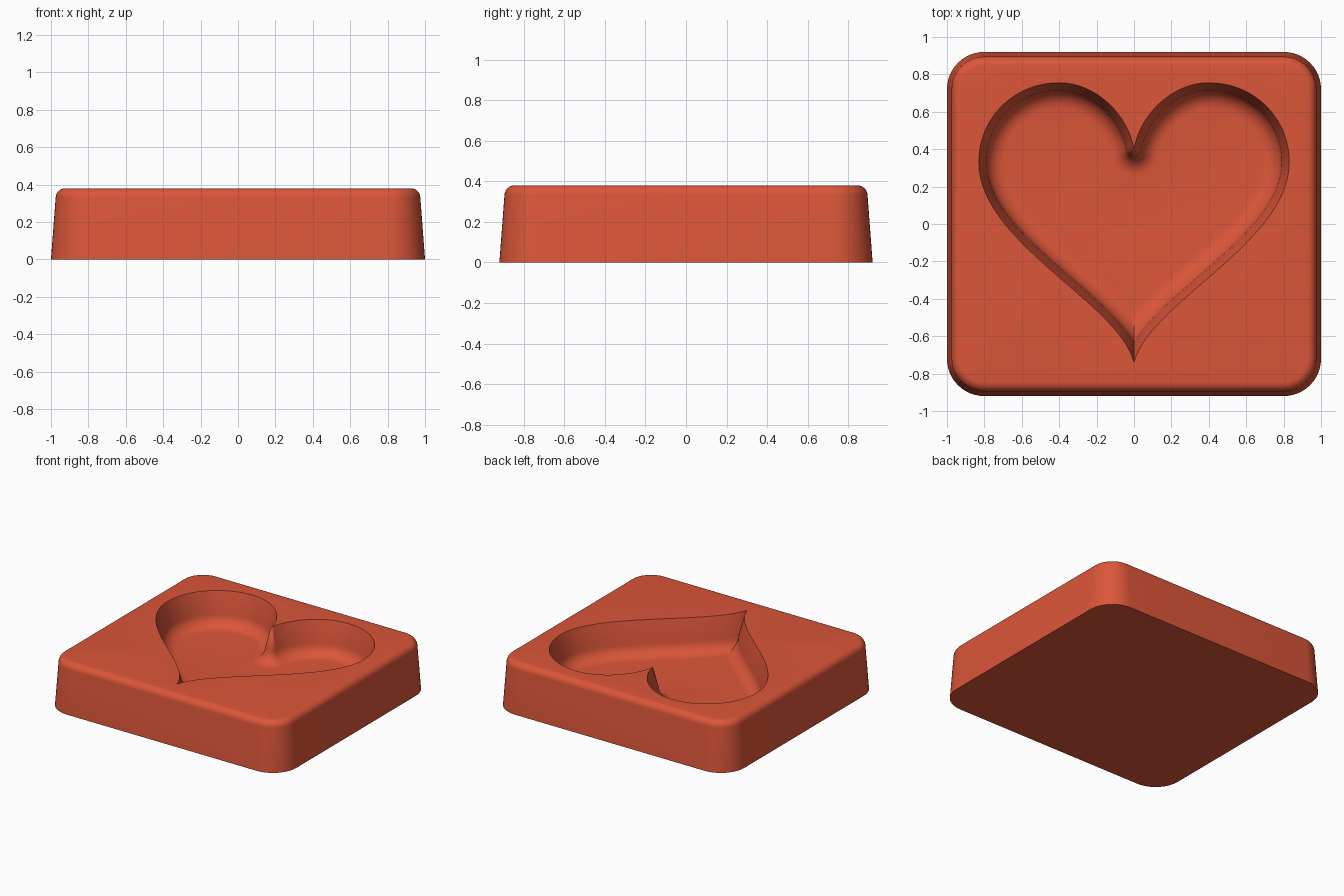
import bpy, bmesh
from math import sin, cos, pi, atan2
from mathutils import Vector
from mathutils.geometry import interpolate_bezier

if "Cube" in bpy.data.objects:
    bpy.data.objects.remove(bpy.data.objects["Cube"], do_unlink=True)

HALF_X, HALF_Y, TOP, CORNER = 1.0, 0.92, 0.38, 0.2
DEPTH, WALL = 0.25, 0.14

terracotta = bpy.data.materials.new("terracotta_red")
terracotta.use_nodes = True
colour = (0.71, 0.092, 0.041, 1)
terracotta.diffuse_color = colour
terracotta.node_tree.nodes["Principled BSDF"].inputs["Base Color"].default_value = colour


def block_ring(inset, z, steps=12):
    """Rounded rectangle, anticlockwise."""
    r = CORNER - inset
    ring = []
    for k, (sx, sy) in enumerate([(1, 1), (-1, 1), (-1, -1), (1, -1)]):
        for i in range(steps + 1):
            a = (k + i / steps) * pi / 2
            ring.append((sx * (HALF_X - CORNER) + r * cos(a),
                         sy * (HALF_Y - CORNER) + r * sin(a), z))
    return ring


def half_heart():
    """Points and inward normals of the right half, from tip to notch."""
    beziers = [
        [(0, -0.74), (0.08, -0.42), (0.83, -0.1), (0.83, 0.33)],
        [(0.83, 0.33), (0.83, 0.57), (0.64, 0.755), (0.4, 0.755)],
        [(0.4, 0.755), (0.2, 0.755), (0.03, 0.58), (0, 0.4)],
    ]
    pts = []
    for b in beziers:
        curve = interpolate_bezier(*[Vector(p) for p in b], 32)
        pts += [Vector(p[:2]) for p in curve][1 if pts else 0:]
    out = []
    for i, p in enumerate(pts):
        t = (pts[min(i + 1, len(pts) - 1)] - pts[max(i - 1, 0)]).normalized()
        out.append((p, Vector((-t.y, t.x))))
    # fan of normals that rounds the wall under the notch
    n = out[-1][1]
    start = atan2(n.y, n.x)
    for i in range(1, 13):
        a = start + (-pi / 2 - start) * i / 12
        out.append((pts[-1], Vector((cos(a), sin(a)))))
    return out


HEART = half_heart()


def heart_ring(offset, z):
    """Heart outline moved inwards, trimmed at the centre line and mirrored."""
    pts = [p + n * offset for p, n in HEART]
    first = next(i for i in range(1, len(pts)) if pts[i].x > 1e-5)
    a, b = pts[first - 1], pts[first]
    tip = a.lerp(b, -a.x / (b.x - a.x))
    pts = [Vector((0, tip.y))] * first + pts[first:]
    pts[-1].x = 0
    right = [(p.x, p.y, z) for p in pts]
    return right + [(-x, y, h) for x, y, h in right[-2:0:-1]]


def loft(bm, rings):
    loops = [[bm.verts.new(p) for p in ring] for ring in rings]
    for lo, hi in zip(loops, loops[1:]):
        for i in range(len(lo)):
            j = (i + 1) % len(lo)
            bm.faces.new((lo[i], lo[j], hi[j], hi[i]))
    return loops


bm = bmesh.new()

# Drafted outer wall with a rounded top edge
slope, fillet = 0.025, 0.05
profile = [(0, 0)] + [(slope + fillet * (1 - cos(a)), TOP - fillet * (1 - sin(a)))
                      for a in [i * pi / 12 for i in range(7)]]
outer = loft(bm, [block_ring(d, z) for d, z in profile])
bm.faces.new(outer[0][::-1])

# Heart recess: steep wall, then a fillet into the floor
radius = 0.1
wall = [(0, TOP)] + [(WALL - radius * cos(a), TOP - DEPTH + radius * (1 - sin(a)))
                     for a in [i * pi / 16 for i in range(9)]]
inner = loft(bm, [heart_ring(d, z) for d, z in wall])
bm.faces.new(inner[-1])
bmesh.ops.remove_doubles(bm, verts=bm.verts, dist=0.0001)

# Flat top between the outer edge and the heart rim
rim = [e for e in bm.edges if e.is_boundary]
bmesh.ops.triangle_fill(bm, use_beauty=True, edges=rim, normal=(0, 0, 1))
bmesh.ops.recalc_face_normals(bm, faces=bm.faces)

mesh = bpy.data.meshes.new("heart_tray")
bm.to_mesh(mesh)
bm.free()
mesh.materials.append(terracotta)
tray = bpy.data.objects.new("heart_tray", mesh)
bpy.context.collection.objects.link(tray)
bpy.ops.object.select_all(action="DESELECT")
tray.select_set(True)
bpy.context.view_layer.objects.active = tray
bpy.ops.object.shade_smooth_by_angle(angle=pi / 6)
